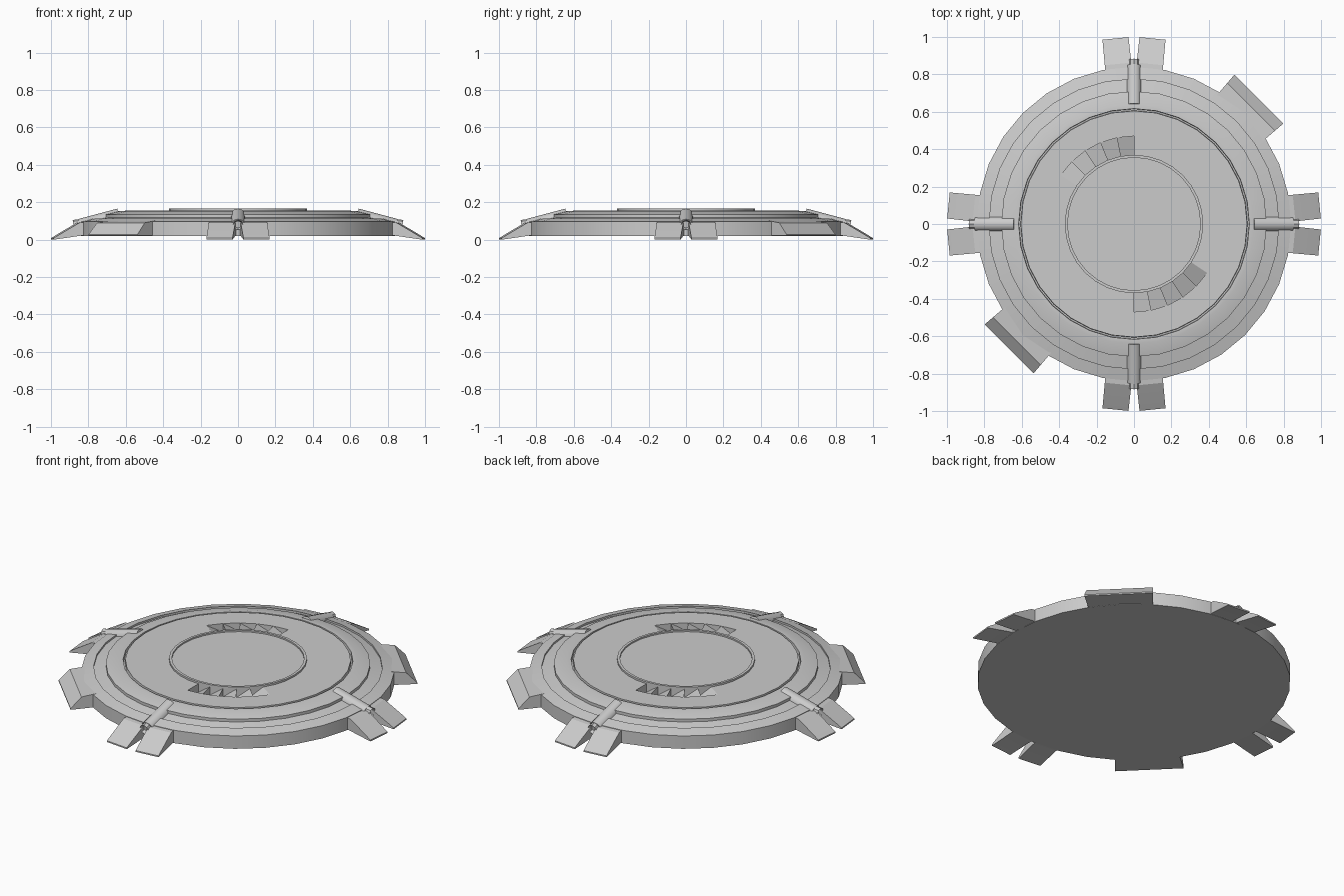
import bpy, bmesh, math
from mathutils import Vector, Matrix

if "Cube" in bpy.data.objects:
    bpy.data.objects.remove(bpy.data.objects["Cube"])

N = 32
grey = bpy.data.materials.new("light grey metal")
grey.diffuse_color = (0.6, 0.6, 0.6, 1)
grey.use_nodes = True
grey.node_tree.nodes["Principled BSDF"].inputs["Base Color"].default_value = grey.diffuse_color


def finish(bm, name, normals=True, angle=20):
    if normals:
        bmesh.ops.recalc_face_normals(bm, faces=bm.faces)
    me = bpy.data.meshes.new(name)
    bm.to_mesh(me)
    bm.free()
    me.materials.append(grey)
    ob = bpy.data.objects.new(name, me)
    bpy.context.collection.objects.link(ob)
    bpy.ops.object.select_all(action='DESELECT')
    ob.select_set(True)
    bpy.context.view_layer.objects.active = ob
    bpy.ops.object.shade_smooth_by_angle(angle=math.radians(angle))
    return ob


def polar(r, i, z):
    a = 2 * math.pi * i / N
    return Vector((r * math.cos(a), r * math.sin(a), z))


def lathe(name, profile, skip=None):
    """Revolve (r, z) points from the bottom centre outwards and up to the top centre."""
    bm = bmesh.new()
    rings = []
    for r, z in profile:
        if r == 0:
            rings.append([bm.verts.new((0, 0, z))] * N)
        else:
            rings.append([bm.verts.new(polar(r, i, z)) for i in range(N)])
    for k in range(len(rings) - 1):
        for i in range(N):
            if skip and skip(k, i):
                continue
            j = (i + 1) % N
            quad = [rings[k][i], rings[k][j], rings[k + 1][j], rings[k + 1][i]]
            bm.faces.new(list(dict.fromkeys(quad)))
    return finish(bm, name, normals=False)


# Stepped platform; the deck ring between r 0.47 and 0.37 is open over the two vents
SLOTS = set(range(8, 13)) | set(range(24, 29))
DECK = 0.155
R_OUT, R_IN = 0.47, 0.37
body = [(0, 0.02), (0.84, 0.02), (0.84, 0.096), (0.775, 0.113), (0.775, 0.102),
        (0.71, 0.118), (0.71, 0.135), (0.64, 0.153), (0.617, 0.153), (0.615, 0.132),
        (0.607, 0.132), (0.605, DECK), (R_OUT, DECK), (R_IN, DECK),
        (R_IN, 0.166), (0.355, 0.166), (0.355, 0.157), (0, 0.157)]
deck_band = body.index((R_OUT, DECK))
lathe("platform", body, lambda k, i: k == deck_band and i in SLOTS)

# Vents: slanted blades between side walls, sunk into the deck
for name, start in (("rear_vent", 8), ("front_vent", 24)):
    bm = bmesh.new()
    low = DECK - 0.05

    def face(*pts):
        bm.faces.new([bm.verts.new(p) for p in pts])

    for i in range(start, start + 5):
        j = i + 1
        # blade falling from one edge of the cell to the other, then its upright back
        face(polar(R_IN, i, low), polar(R_OUT, i, low),
             polar(R_OUT, j, DECK), polar(R_IN, j, DECK))
        face(polar(R_IN, i, low), polar(R_IN, i, DECK),
             polar(R_OUT, i, DECK), polar(R_OUT, i, low))
        # outer and inner side walls
        face(polar(R_OUT, i, low), polar(R_OUT, i, DECK), polar(R_OUT, j, DECK))
        face(polar(R_IN, i, low), polar(R_IN, j, DECK), polar(R_IN, i, DECK))
    finish(bm, name, normals=False)


def wedge(name, profile, half_in, half_out, angle):
    """Extrude an (r, z) profile sideways and turn it to the given angle."""
    bm = bmesh.new()
    r0 = min(p[0] for p in profile)
    r1 = max(p[0] for p in profile)
    sides = []
    for s in (-1, 1):
        side = []
        for r, z in profile:
            w = half_in + (half_out - half_in) * (r - r0) / (r1 - r0)
            side.append(bm.verts.new((r, s * w, z)))
        bm.faces.new(side)
        sides.append(side)
    n = len(profile)
    for i in range(n):
        j = (i + 1) % n
        bm.faces.new([sides[0][i], sides[0][j], sides[1][j], sides[1][i]])
    bmesh.ops.rotate(bm, verts=bm.verts, cent=(0, 0, 0),
                     matrix=Matrix.Rotation(math.radians(angle), 3, 'Z'))
    return finish(bm, name, angle=8)


# Paired landing flaps at the four sides
flap = [(0.78, 0.022), (0.85, 0.021), (0.997, 0), (0.997, 0.008), (0.975, 0.022),
        (0.86, 0.09), (0.78, 0.1)]
for q in range(4):
    for s in (-1, 1):
        wedge("flap", flap, 0.072, 0.07, q * 90 + s * 5.7)

# Wide flaps on one diagonal
wide = [(0.78, 0.021), (0.945, 0.021), (0.945, 0.028), (0.885, 0.09), (0.78, 0.104)]
for a in (45, 225):
    wedge("wide_flap", wide, 0.172, 0.185, a)


def tube(name, p0, p1, radius, angle, sides=12, hollow=False):
    """Cylinder between two (r, z) points, turned about z; its outer end may be hollowed."""
    a, b = Vector((p0[0], 0, p0[1])), Vector((p1[0], 0, p1[1]))
    d = b - a
    bm = bmesh.new()
    bmesh.ops.create_cone(bm, cap_ends=True, segments=sides, radius1=radius,
                          radius2=radius, depth=d.length)
    if hollow:
        end = max(bm.faces, key=lambda f: f.calc_center_median().z)
        bmesh.ops.inset_region(bm, faces=[end], thickness=radius * 0.3)
        bmesh.ops.translate(bm, verts=end.verts, vec=(0, 0, -0.02))
    m = (Matrix.Rotation(math.radians(angle), 4, 'Z') @ Matrix.Translation((a + b) / 2)
         @ d.to_track_quat('Z', 'Y').to_matrix().to_4x4())
    bmesh.ops.transform(bm, matrix=m, verts=bm.verts)
    return finish(bm, name, angle=35)


# Sloping pipes with nozzles at the four sides
for q in range(4):
    tube("pipe", (0.635, 0.127), (0.845, 0.071), 0.04, q * 90)
    tube("nozzle", (0.78, 0.092), (0.88, 0.078), 0.027, q * 90, 8, True)
